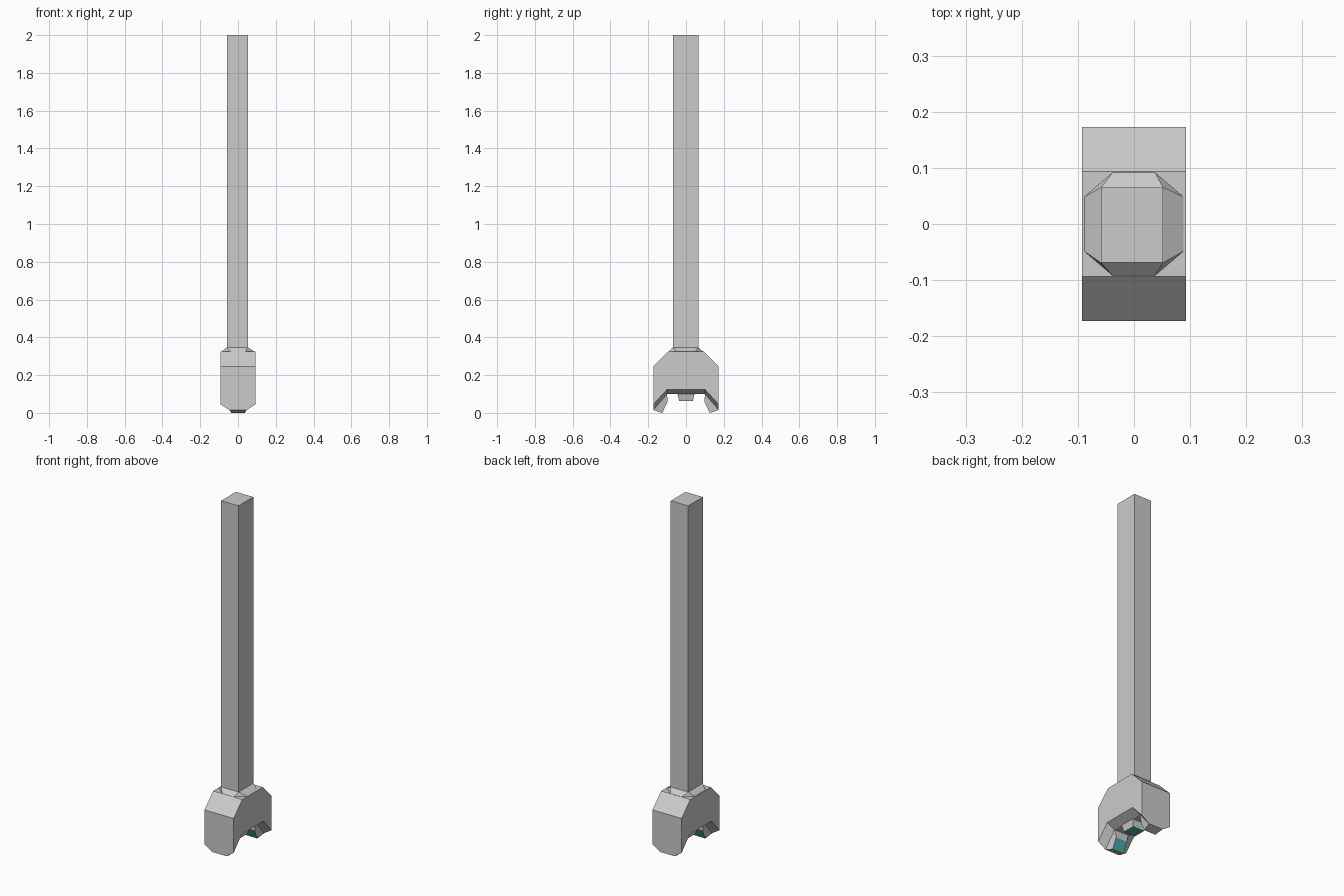
import bpy, bmesh

if "Cube" in bpy.data.objects:
    bpy.data.objects.remove(bpy.data.objects["Cube"])

teal = bpy.data.materials.new("teal_lens")
teal.diffuse_color = (0.08, 0.42, 0.45, 1)
teal.use_nodes = True
teal.node_tree.nodes["Principled BSDF"].inputs["Base Color"].default_value = teal.diffuse_color


def loft(name, rings, lens=False):
    """Bridge matching rings of points and cap both ends; lens colours the last cap."""
    bm = bmesh.new()
    vs = [[bm.verts.new(p) for p in r] for r in rings]
    n = len(vs[0])
    for a, b in zip(vs, vs[1:]):
        for i in range(n):
            j = (i + 1) % n
            bm.faces.new((a[i], a[j], b[j], b[i]))
    bm.faces.new(vs[0][::-1])
    cap = bm.faces.new(vs[-1])
    if lens:
        cap.material_index = 1
    bmesh.ops.recalc_face_normals(bm, faces=bm.faces)
    me = bpy.data.meshes.new(name)
    bm.to_mesh(me)
    bm.free()
    ob = bpy.data.objects.new(name, me)
    bpy.context.collection.objects.link(ob)
    if lens:
        me.materials.append(None)
        me.materials.append(teal)
    return ob


# Square post
X0, X1, Y0, Y1 = -0.059, 0.052, -0.069, 0.065
post = [(X0, Y0), (X1, Y0), (X1, Y1), (X0, Y1)]
loft("post", [[(x, y, z) for x, y in post] for z in (0.34, 2.0)])

# Sloped collar: eight-sided base closing onto the post
bm = bmesh.new()
for sx in (-1, 1):
    for sy in (-1, 1):
        bm.verts.new((sx * 0.036, sy * 0.094, 0.322))
        bm.verts.new((sx * 0.091, sy * 0.047, 0.322))
for x, y in post:
    bm.verts.new((x, y, 0.347))
bmesh.ops.convex_hull(bm, input=bm.verts)
me = bpy.data.meshes.new("collar")
bm.to_mesh(me)
bm.free()
bpy.context.collection.objects.link(bpy.data.objects.new("collar", me))


# Arched head, with the underside bevelled down towards the middle
def section(x, foot, arch):
    half = [(0.094, 0.324), (0.173, 0.245), (0.173, foot), (0.1, arch)]
    pts = half + [(-y, z) for y, z in reversed(half)]
    return [(x, y, z) for y, z in pts]


W, N = 0.093, 0.045
loft("head", [section(-W, 0.045, 0.125), section(-N, 0.015, 0.1),
              section(N, 0.015, 0.1), section(W, 0.045, 0.125)])


# Tapered lamps under the arch: one in the middle, one on each slope
def lamp(name, base, tip):
    def ring(seg, w):
        (ya, za), (yb, zb) = seg
        return [(-w, ya, za), (w, ya, za), (w, yb, zb), (-w, yb, zb)]
    loft(name, [ring(base, N), ring(tip, 0.036)], lens=True)


lamp("middle_lamp", [(-0.045, 0.1), (0.045, 0.1)], [(-0.036, 0.062), (0.036, 0.062)])
for s, side in ((-1, "front"), (1, "back")):
    lamp(side + "_lamp", [(s * 0.173, 0.015), (s * 0.1, 0.1)],
         [(s * 0.126, 0.0), (s * 0.098, 0.057)])
